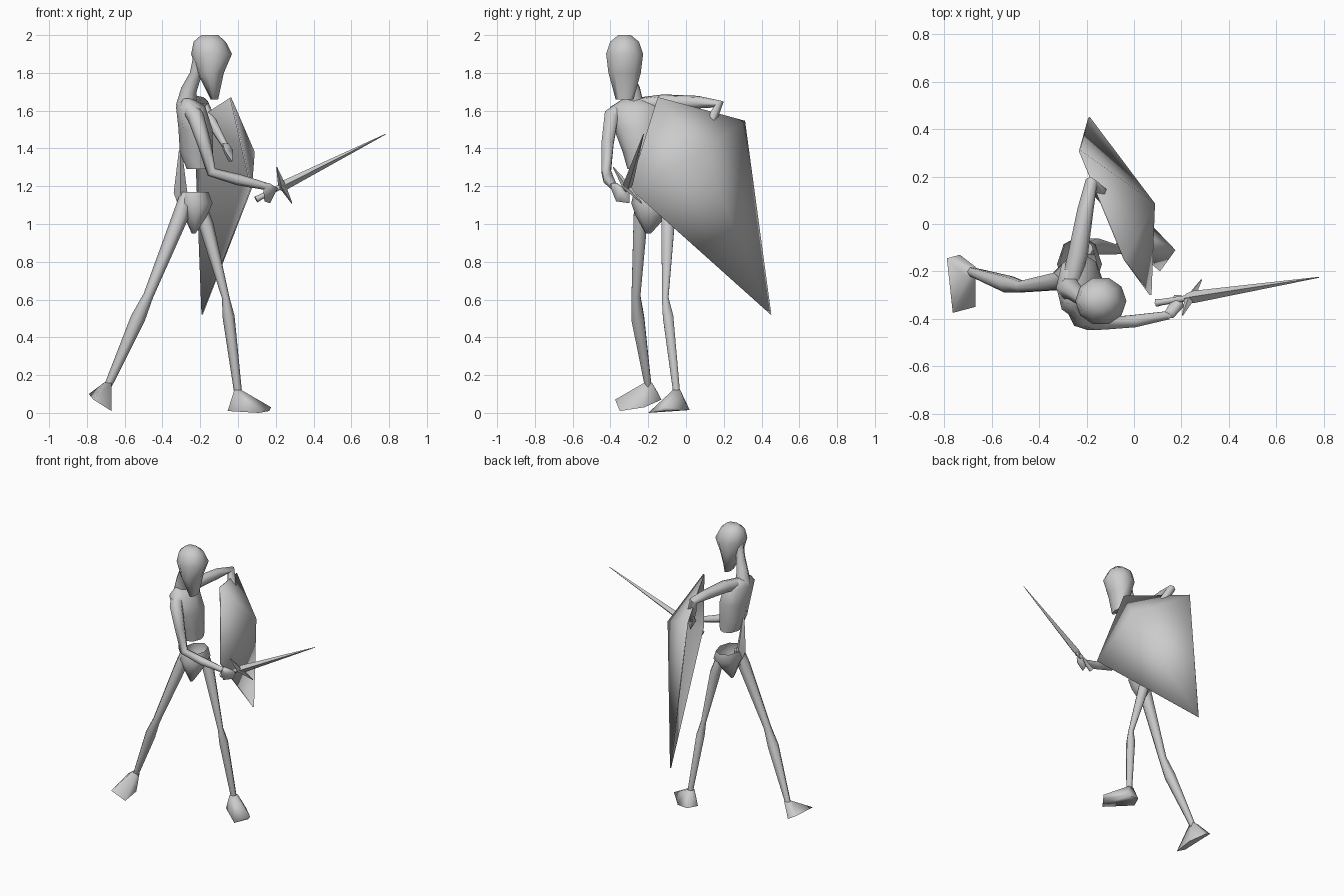
import bpy, bmesh, math
from mathutils import Vector as V

if "Cube" in bpy.data.objects:
    bpy.data.objects.remove(bpy.data.objects["Cube"])


def finish(name, bm, angle=75):
    bmesh.ops.recalc_face_normals(bm, faces=bm.faces)
    me = bpy.data.meshes.new(name)
    bm.to_mesh(me)
    bm.free()
    ob = bpy.data.objects.new(name, me)
    bpy.context.collection.objects.link(ob)
    bpy.ops.object.select_all(action='DESELECT')
    ob.select_set(True)
    bpy.context.view_layer.objects.active = ob
    bpy.ops.object.shade_smooth_by_angle(angle=math.radians(angle))
    return ob


def skin(name, rings, cap_start=True, cap_end=True):
    """Skin a list of equally sized point rings."""
    bm = bmesh.new()
    rs = [[bm.verts.new(p) for p in r] for r in rings]
    n = len(rs[0])
    for a, b in zip(rs, rs[1:]):
        for i in range(n):
            j = (i + 1) % n
            bm.faces.new((a[i], a[j], b[j], b[i]))
    if cap_start:
        bm.faces.new(rs[0])
    if cap_end:
        bm.faces.new(rs[-1])
    return finish(name, bm)


def tube(name, path, radii, sides=6, ref=(0, 1, 0)):
    """Tapered limb along a path."""
    pts = [V(p) for p in path]
    rings = []
    for k, p in enumerate(pts):
        d = V()
        if k:
            d += (p - pts[k - 1]).normalized()
        if k < len(pts) - 1:
            d += (pts[k + 1] - p).normalized()
        d.normalize()
        u = d.cross(V(ref)).normalized()
        v = d.cross(u)
        rings.append([p + radii[k] * (math.cos(t) * u + math.sin(t) * v)
                      for t in (2 * math.pi * i / sides for i in range(sides))])
    return skin(name, rings)


def stack(name, levels, sides=8, **caps):
    """Horizontal elliptical sections: (x, y, z, rx, ry)."""
    step = 2 * math.pi / sides
    return skin(name, [[(x + rx * math.cos(i * step), y + ry * math.sin(i * step), z)
                        for i in range(sides)] for x, y, z, rx, ry in levels], **caps)


def hull(name, pts):
    bm = bmesh.new()
    for p in pts:
        bm.verts.new(p)
    bmesh.ops.convex_hull(bm, input=bm.verts)
    return finish(name, bm)


# head and neck
stack("head", [(-.125, -.325, 1.66, .02, .05), (-.145, -.325, 1.80, .07, .09),
               (-.14, -.325, 1.90, .108, .103), (-.15, -.325, 1.965, .085, .08),
               (-.15, -.325, 2.0, .045, .035)], sides=10)
tube("neck", [(-.2, -.32, 1.87), (-.225, -.31, 1.79), (-.26, -.28, 1.71), (-.275, -.27, 1.62)],
     [.04, .032, .042, .055])

# rib cage, spine and pelvis
stack("ribcage", [(-.27, -.26, 1.665, .03, .07), (-.25, -.265, 1.62, .078, .135),
                  (-.225, -.25, 1.50, .09, .13), (-.22, -.235, 1.38, .088, .10),
                  (-.205, -.225, 1.29, .066, .085)], cap_end=False)
tube("spine", [(-.305, -.23, 1.39), (-.305, -.205, 1.17), (-.27, -.2, 1.06)],
     [.008, .036, .03], sides=4)
stack("pelvis", [(-.235, -.2, .95, .01, .015), (-.225, -.185, 1.04, .06, .08),
                 (-.23, -.17, 1.11, .095, .12), (-.235, -.165, 1.17, .078, .11)],
      cap_end=False)

# legs
tube("right_leg", [(-.27, -.22, 1.16), (-.305, -.24, 1.04), (-.475, -.265, .62),
                   (-.53, -.255, .50), (-.69, -.2, .14)],
     [.035, .043, .027, .039, .02])
tube("left_leg", [(-.20, -.1, 1.10), (-.17, -.095, 1.0), (-.065, -.11, .61),
                  (-.05, -.095, .51), (0, -.05, .11)],
     [.032, .04, .02, .032, .021])


# feet: ankle ring joined to a flat sole
def foot(name, ankle, sole):
    x, y, z = ankle
    hull(name, [(x + a, y + b, z) for a in (-.02, .02) for b in (-.02, .02)] + sole)


foot("right_foot", (-.69, -.2, .16),
     [(-.67, -.35, .01), (-.765, -.375, .07), (-.67, -.22, .03),
      (-.735, -.13, .07), (-.79, -.145, .10)])
foot("left_foot", (0, -.05, .12),
     [(.175, -.11, .03), (.11, -.2, 0), (-.055, -.06, .01),
      (-.02, .02, .015), (.06, .01, .015), (.165, -.115, .01)])

# arms
tube("right_arm", [(-.27, -.31, 1.63), (-.225, -.395, 1.57), (-.18, -.415, 1.43),
                   (-.14, -.422, 1.275), (0, -.41, 1.235), (.145, -.385, 1.20)],
     [.04, .045, .037, .028, .03, .02])
tube("left_arm", [(-.27, -.26, 1.63), (-.235, -.12, 1.645), (-.205, .06, 1.645),
                  (-.18, .175, 1.635), (-.14, .13, 1.54), (-.065, .03, 1.41)],
     [.04, .043, .035, .028, .03, .018], ref=(1, 0, .3))


# hands
def hand(name, c, knuckles):
    hull(name, [(c[0] + a, c[1] + b, c[2] + d) for a in (-.016, .016)
                for b in (-.016, .016) for d in (-.016, .016)] + knuckles)


hand("right_hand", (.15, -.38, 1.2),
     [(.21, -.35, 1.19), (.20, -.30, 1.17), (.17, -.30, 1.11), (.14, -.37, 1.12)])
hand("left_hand", (-.065, .03, 1.41),
     [(-.025, .0, 1.39), (-.03, -.03, 1.33), (-.05, .02, 1.33), (-.07, -.02, 1.39)])

# sword: grip, blade and crossguard
tube("sword_grip", [(.095, -.333, 1.13), (.115, -.33, 1.14), (.23, -.312, 1.20)],
     [.018, .015, .014])
tube("sword_blade", [(.22, -.313, 1.192), (.25, -.308, 1.207), (.78, -.225, 1.475)],
     [.018, .026, .002], sides=4)
tube("sword_guard", [(.205, -.385, 1.30), (.232, -.32, 1.205), (.285, -.235, 1.11)],
     [.003, .02, .003], sides=4, ref=(1, 0, 0))

# shield: kite-shaped hollow pyramid
bm = bmesh.new()
rim = [bm.verts.new(p) for p in ((-.04, -.15, 1.67), (-.23, .31, 1.545),
                                 (-.19, .45, .52), (.07, -.30, 1.19))]
apex = bm.verts.new((.085, .085, 1.38))
for i in range(4):
    bm.faces.new((rim[i], rim[i - 1], apex))
shield = finish("shield", bm)
shell = shield.modifiers.new("thickness", 'SOLIDIFY')
shell.thickness = .008
shell.offset = 0
